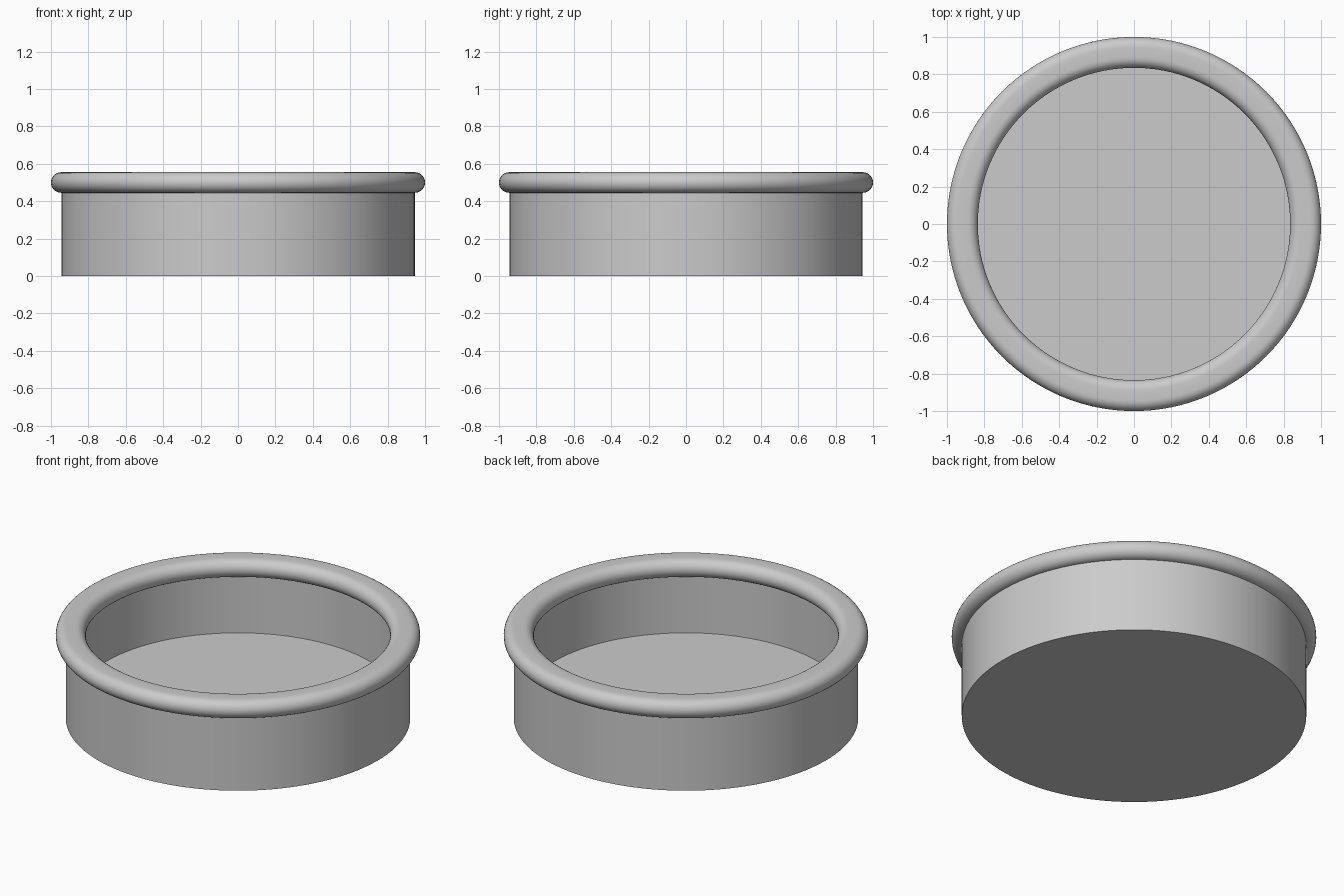
import bpy
import bmesh
from math import pi, sin, cos, radians
from mathutils import Vector

cube = bpy.data.objects.get("Cube")
if cube:
    bpy.data.objects.remove(cube, do_unlink=True)

OUTER, INNER = 0.945, 0.89      # wall radii
LIP_R, LIP_Z = 0.055, 0.5       # rolled lip radius and centre height
FLOOR = 0.1                     # height of the inside floor
SEGMENTS = 128
ARC_STEPS = 14

grey = bpy.data.materials.new("plain grey")
grey.use_nodes = True
colour = (0.6, 0.6, 0.6, 1)
grey.diffuse_color = colour
grey.node_tree.nodes["Principled BSDF"].inputs["Base Color"].default_value = colour


def arc(cx, start, end):
    """Half-round of the lip as (radius, height) points."""
    angles = [start + (end - start) * i / ARC_STEPS for i in range(ARC_STEPS + 1)]
    return [(cx + LIP_R * cos(a), LIP_Z + LIP_R * sin(a)) for a in angles]


def lathe(name, profile):
    """Spin a radius/height profile round the z axis."""
    bm = bmesh.new()
    verts = [bm.verts.new(Vector((r, 0, z))) for r, z in profile]
    edges = [bm.edges.new(pair) for pair in zip(verts, verts[1:])]
    bmesh.ops.spin(bm, geom=verts + edges, cent=(0, 0, 0), axis=(0, 0, 1),
                   angle=2 * pi, steps=SEGMENTS, use_duplicate=False)
    bmesh.ops.remove_doubles(bm, verts=bm.verts, dist=0.0001)
    bmesh.ops.recalc_face_normals(bm, faces=bm.faces)
    mesh = bpy.data.meshes.new(name)
    bm.to_mesh(mesh)
    bm.free()
    mesh.materials.append(grey)
    obj = bpy.data.objects.new(name, mesh)
    bpy.context.collection.objects.link(obj)
    bpy.ops.object.select_all(action="DESELECT")
    obj.select_set(True)
    bpy.context.view_layer.objects.active = obj
    bpy.ops.object.shade_smooth_by_angle(angle=radians(35))
    return obj


# Base, outer wall, rolled lip, inner wall and floor in one closed shell
profile = [(0, 0), (OUTER, 0)]
profile += arc(OUTER, -pi / 2, pi / 2)
profile += arc(INNER, pi / 2, 3 * pi / 2)
profile += [(INNER, FLOOR), (0, FLOOR)]
lathe("round_dish", profile)
